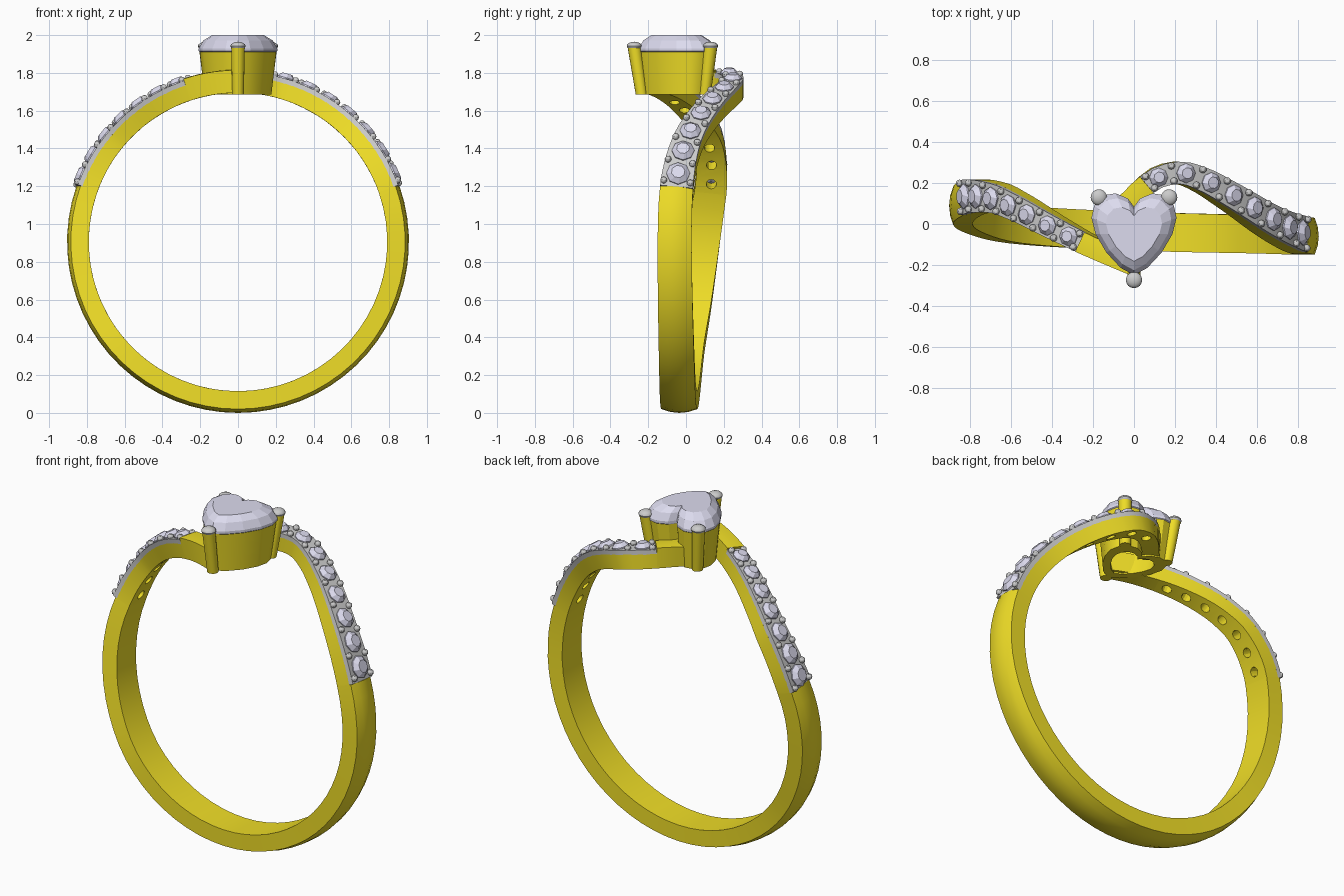
import bpy, bmesh, math
from mathutils import Vector, Matrix

if "Cube" in bpy.data.objects:
    bpy.data.objects.remove(bpy.data.objects["Cube"])

ZC, R = 0.905, 0.86          # ring centre height, unrolled radius


def material(name, rgb):
    m = bpy.data.materials.new(name)
    m.diffuse_color = (*rgb, 1)
    m.use_nodes = True
    m.node_tree.nodes["Principled BSDF"].inputs["Base Color"].default_value = m.diffuse_color
    return m


GOLD = material("gold", (0.87, 0.73, 0.02))
STONE = material("stone", (0.72, 0.71, 0.86))


def finish(name, bm, mat=None, smooth=True):
    bmesh.ops.recalc_face_normals(bm, faces=bm.faces)
    me = bpy.data.meshes.new(name)
    bm.to_mesh(me)
    bm.free()
    ob = bpy.data.objects.new(name, me)
    bpy.context.collection.objects.link(ob)
    if mat:
        me.materials.append(mat)
    if smooth:
        bpy.ops.object.select_all(action='DESELECT')
        ob.select_set(True)
        bpy.context.view_layer.objects.active = ob
        bpy.ops.object.shade_smooth_by_angle(angle=math.radians(30))
    return ob


def loft(bm, loops, cap=True, closed=False):
    rings = [[bm.verts.new(p) for p in lp] for lp in loops]
    pairs = list(zip(rings, rings[1:])) + ([(rings[-1], rings[0])] if closed else [])
    for a, b in pairs:
        for i in range(len(a)):
            j = (i + 1) % len(a)
            bm.faces.new((a[i], a[j], b[j], b[i]))
    if cap:
        bm.faces.new(rings[0])
        bm.faces.new(rings[-1])


# Band path: angle round the ring -> sideways offset, and half width
SIDE = [(-271, -.21), (-262, -.15), (-254, -.095), (-245, -.03), (-233, .055), (-227, .09),
        (-219, .125), (-204, .135), (-190, .11), (-160, .05), (-135, .0), (-90, -.035),
        (-45, -.05), (0, -.06), (19, -.05), (32, -.017), (43, .037), (58.5, .15), (66.4, .21),
        (74.5, .25), (82, .23), (87, .18), (91, .12), (95, .06)]
HALF = [(-271, .05), (-254, .052), (-227, .065), (-200, .085), (-160, .09), (-90, .095),
        (0, .09), (20, .087), (45, .07), (70, .057), (95, .048)]


def interp(tab, a):
    a = min(max(a, tab[0][0]), tab[-1][0])
    i = max(k for k in range(len(tab) - 1) if tab[k][0] <= a)

    def slope(k):
        lo, hi = tab[max(k - 1, 0)], tab[min(k + 1, len(tab) - 1)]
        return (hi[1] - lo[1]) / (hi[0] - lo[0])
    (x0, y0), (x1, y1) = tab[i], tab[i + 1]
    h = x1 - x0
    t = (a - x0) / h
    return ((2*t**3 - 3*t*t + 1) * y0 + (t**3 - 2*t*t + t) * h * slope(i)
            + (3*t*t - 2*t**3) * y1 + (t**3 - t*t) * h * slope(i + 1))


def place(a, s, r):
    """Point at path angle a, s across the band, r from the ring axis."""
    a = min(max(a, -270.9), 94.9)
    k = (interp(SIDE, a + .1) - interp(SIDE, a - .1)) / (R * math.radians(.2))
    ln = math.hypot(1, k)
    t = math.radians(a) - s * k / ln / R
    return Vector((r * math.cos(t), interp(SIDE, a) + s / ln, ZC + r * math.sin(t)))


def section(a, inner, edge, crown):
    w = interp(HALF, a)
    top = [(f * w, edge + (crown - edge) * (1 - f * f)) for f in (-1, -.5, 0, .5, 1)]
    return [place(a, s, r) for s, r in [(-w, inner)] + top + [(w, inner)]]


def steps(a0, a1, n):
    return [a0 + (a1 - a0) * i / n for i in range(n + 1)]


STRIPS = {"left": (-253, -199, 7), "right": (19, 86, 8)}

# Gold band, recessed beneath the two jewelled strips
bm = bmesh.new()
loops = []
for a0, a1, n, edge, crown in [(-271, -253.05, 5, .91, .912), (-253, -199, 16, .875, .875),
                               (-198.95, 18.95, 40, .885, .905), (19, 86, 20, .875, .875),
                               (86.05, 95, 4, .91, .912)]:
    loops += [section(a, .79, edge, crown) for a in steps(a0, a1, n)]
loft(bm, loops)
band = finish("band", bm, GOLD, smooth=False)

drill = bmesh.new()
for side, (a0, a1, count) in STRIPS.items():
    # Grey setting plate
    bm = bmesh.new()
    loft(bm, [section(a, .873, .9, .9) for a in steps(a0, a1, 20)])
    finish(side + "_plate", bm)

    # Stones at even spacing along the curve, with beads between them
    fine = steps(a0, a1, 200)
    dist = [0]
    for p, q in zip(fine, fine[1:]):
        dist.append(dist[-1] + (place(p, 0, .9) - place(q, 0, .9)).length)

    def along(f):
        return next(a for a, d in zip(fine, dist) if d >= f * dist[-1] - 1e-6)

    gems, beads = bmesh.new(), bmesh.new()
    for i in range(count):
        a = along((i + .5) / count)
        c = place(a, 0, .9)
        rad = Vector((c.x, 0, c.z - ZC)).normalized()
        rot = rad.to_track_quat('Z', 'Y').to_matrix().to_4x4()
        g = .02 + .5 * interp(HALF, a)

        def ring(r, z, n=8, turn=0):
            return [c + rot @ Vector((r * math.cos(2*math.pi*(k + turn)/n),
                                      r * math.sin(2*math.pi*(k + turn)/n), z)) for k in range(n)]
        loft(gems, [ring(.004, -.06), ring(g, -.002), ring(g, .006), ring(g * .58, .028, turn=.3)])
        loft(drill, [ring(.027, -.16, 12), ring(.027, -.01, 12)])
    for i in range(count + 1):
        a = along(min(max(i / count, .02), .98))
        for s in (-1, 1):
            p = place(a, s * (interp(HALF, a) - .016), .907)
            bmesh.ops.create_uvsphere(beads, u_segments=10, v_segments=6, radius=.018,
                                      matrix=Matrix.Translation(p))
    finish(side + "_stones", gems, STONE, smooth=False)
    finish(side + "_beads", beads)

# Drill holes through the band behind each stone
cutter = finish("drill_cutter", drill, GOLD, smooth=False)
cutter.hide_render = True
mod = band.modifiers.new("holes", 'BOOLEAN')
mod.operation, mod.solver, mod.object = 'DIFFERENCE', 'EXACT', cutter
bpy.context.view_layer.objects.active = band
bpy.ops.object.modifier_apply(modifier=mod.name)
bpy.data.objects.remove(cutter)
bpy.ops.object.select_all(action='DESELECT')
band.select_set(True)
bpy.ops.object.shade_smooth_by_angle(angle=math.radians(30))

# Heart outline (right half, mirrored)
H = [(0, .085), (.03, .125), (.09, .15), (.15, .14), (.195, .09), (.208, .03),
     (.188, -.05), (.135, -.14), (.065, -.215), (0, -.25)]
H += [(-x, y) for x, y in H[-2:0:-1]]


def heart(s, z):
    return [Vector((x * s, -.05 + (y + .05) * s, z)) for x, y in H]


# Heart-shaped open basket
bm = bmesh.new()
loft(bm, [heart(.85, 1.685), heart(.98, 1.92), heart(.82, 1.92), heart(.58, 1.685)],
     cap=False, closed=True)
finish("heart_basket", bm, GOLD)

# Heart stone: pavilion, girdle, crown and table
bm = bmesh.new()
loft(bm, [heart(.03, 1.77), heart(.6, 1.85), heart(1, 1.915), heart(1, 1.93),
          heart(.88, 1.972), heart(.66, 2.0)])
bmesh.ops.triangulate(bm, faces=bm.faces)
finish("heart_stone", bm, STONE, smooth=False)

# Three claws with grey tips
for name, foot, tip in [("front", (0, -.235), (0, -.274)), ("back_right", (.145, .1), (.172, .13)),
                        ("back_left", (-.145, .1), (-.172, .13))]:
    bm = bmesh.new()
    loft(bm, [[(x + r * math.cos(k * math.pi / 8), y + r * math.sin(k * math.pi / 8), z)
               for k in range(16)] for (x, y), z, r in [(foot, 1.685, .031), (tip, 1.94, .036)]])
    finish(name + "_claw", bm, GOLD)
    bm = bmesh.new()
    bmesh.ops.create_uvsphere(bm, u_segments=16, v_segments=8, radius=1,
                              matrix=Matrix.Translation((*tip, 1.942)) @ Matrix.Diagonal((.04, .04, .023, 1)))
    finish(name + "_claw_tip", bm)
